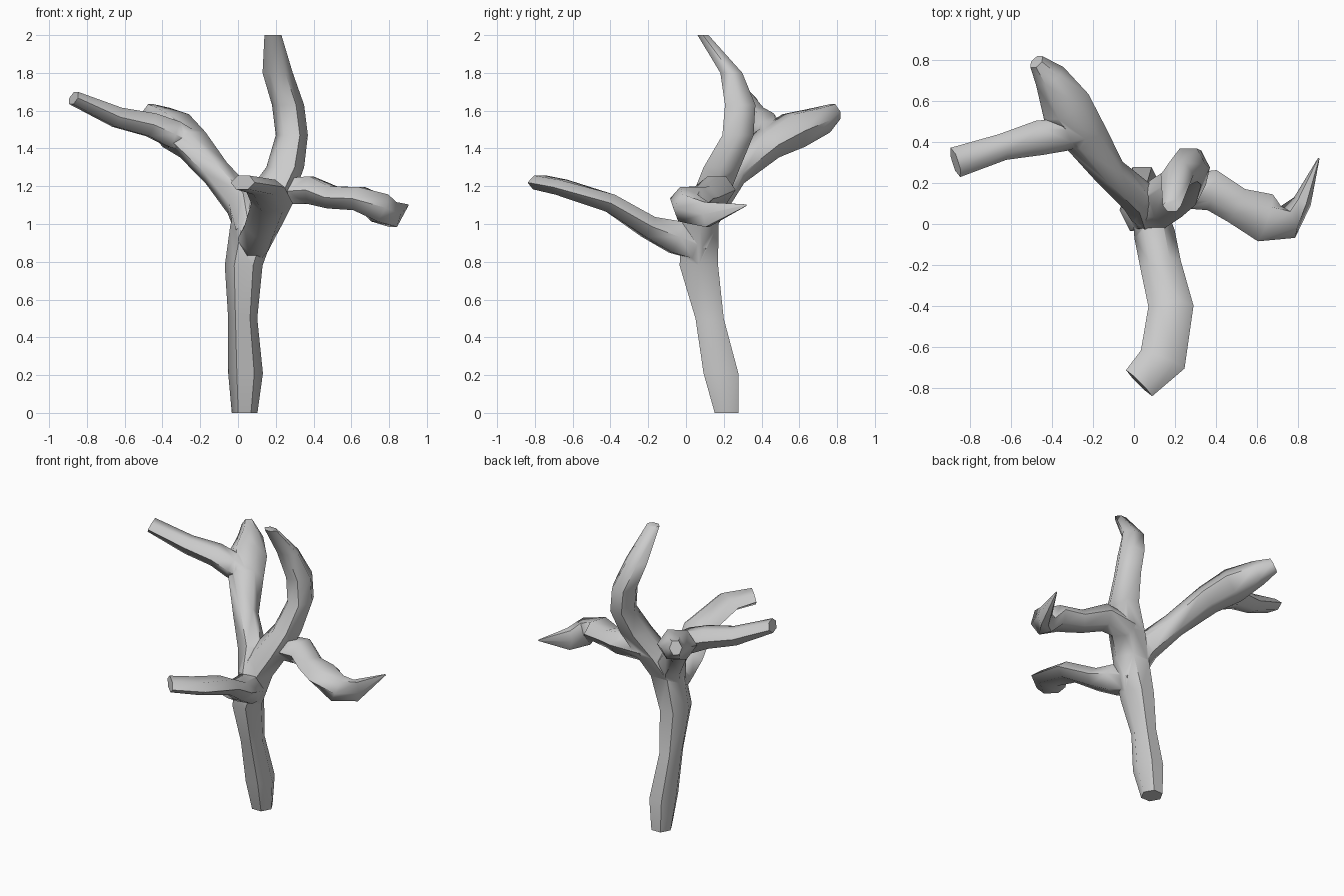
import bpy, bmesh, math
from mathutils import Vector

SIDES = 6


def tube(name, rings, level=False):
    """Closed six-sided tube; each ring is x, y, z, half width, half depth."""
    bm = bmesh.new()
    pts = [Vector(r[:3]) for r in rings]
    loops = []
    for i, r in enumerate(rings):
        if level:
            side, up = Vector((1, 0, 0)), Vector((0, 1, 0))
        else:
            t = (pts[min(i + 1, len(pts) - 1)] - pts[max(i - 1, 0)]).normalized()
            side = t.cross(Vector((0, 0, 1))).normalized()
            up = side.cross(t)
        loop = []
        for k in range(SIDES):
            a = math.tau * k / SIDES
            loop.append(bm.verts.new(pts[i] + side * r[3] * math.cos(a)
                                     + up * r[4] * 1.12 * math.sin(a)))
        loops.append(loop)
    for a, b in zip(loops, loops[1:]):
        for k in range(SIDES):
            n = (k + 1) % SIDES
            bm.faces.new((a[k], a[n], b[n], b[k]))
    bm.faces.new(loops[0])
    bm.faces.new(loops[-1])
    bmesh.ops.recalc_face_normals(bm, faces=bm.faces)
    me = bpy.data.meshes.new(name)
    bm.to_mesh(me)
    bm.free()
    ob = bpy.data.objects.new(name, me)
    bpy.context.collection.objects.link(ob)
    return ob


# Trunk, running on into the upright branch
trunk = tube("tree_trunk", [
    (0.035, 0.215, 0.00, 0.068, 0.065),
    (0.04, 0.185, 0.21, 0.092, 0.095),
    (0.025, 0.125, 0.50, 0.077, 0.077),
    (0.03, 0.068, 0.78, 0.10, 0.105),
    (0.085, 0.075, 1.00, 0.125, 0.10),
    (0.165, 0.13, 1.15, 0.13, 0.10),
    (0.25, 0.19, 1.30, 0.10, 0.10),
    (0.285, 0.275, 1.47, 0.085, 0.085),
    (0.265, 0.287, 1.63, 0.085, 0.083),
    (0.21, 0.24, 1.80, 0.08, 0.06),
    (0.185, 0.09, 2.00, 0.045, 0.03)], level=True)

branches = [
    tube("front_branch", [
        (0.07, 0.09, 0.87, 0.08, 0.07),
        (0.10, -0.05, 0.93, 0.10, 0.09),
        (0.13, -0.20, 0.985, 0.10, 0.06),
        (0.18, -0.40, 1.11, 0.11, 0.052),
        (0.14, -0.66, 1.195, 0.115, 0.042),
        (0.025, -0.775, 1.22, 0.09, 0.038)]),
    tube("left_branch", [
        (0.06, 0.05, 0.97, 0.08, 0.08),
        (0.02, 0.13, 1.11, 0.09, 0.085),
        (-0.115, 0.25, 1.27, 0.08, 0.07),
        (-0.24, 0.43, 1.42, 0.11, 0.08),
        (-0.33, 0.57, 1.495, 0.125, 0.095),
        (-0.41, 0.72, 1.55, 0.08, 0.072),
        (-0.475, 0.79, 1.595, 0.04, 0.045)]),
    tube("left_twig", [
        (-0.22, 0.45, 1.42, 0.06, 0.06),
        (-0.34, 0.435, 1.475, 0.08, 0.075),
        (-0.46, 0.42, 1.525, 0.085, 0.065),
        (-0.64, 0.375, 1.565, 0.065, 0.055),
        (-0.87, 0.30, 1.667, 0.075, 0.036)]),
    tube("right_branch", [
        (0.19, 0.16, 1.17, 0.08, 0.07),
        (0.38, 0.165, 1.18, 0.10, 0.075),
        (0.50, 0.09, 1.14, 0.09, 0.06),
        (0.64, 0.03, 1.135, 0.12, 0.065),
        (0.75, 0.01, 1.085, 0.085, 0.08),
        (0.82, 0.11, 1.05, 0.045, 0.068),
        (0.90, 0.32, 1.10, 0.004, 0.004)]),
]

# Merge the branches into the trunk
bpy.context.view_layer.objects.active = trunk
trunk.select_set(True)
for b in branches:
    m = trunk.modifiers.new("join", 'BOOLEAN')
    m.operation = 'UNION'
    m.solver = 'EXACT'
    m.object = b
    bpy.ops.object.modifier_apply(modifier=m.name)
    bpy.data.objects.remove(b)

bpy.ops.object.shade_smooth_by_angle(angle=math.radians(60))
